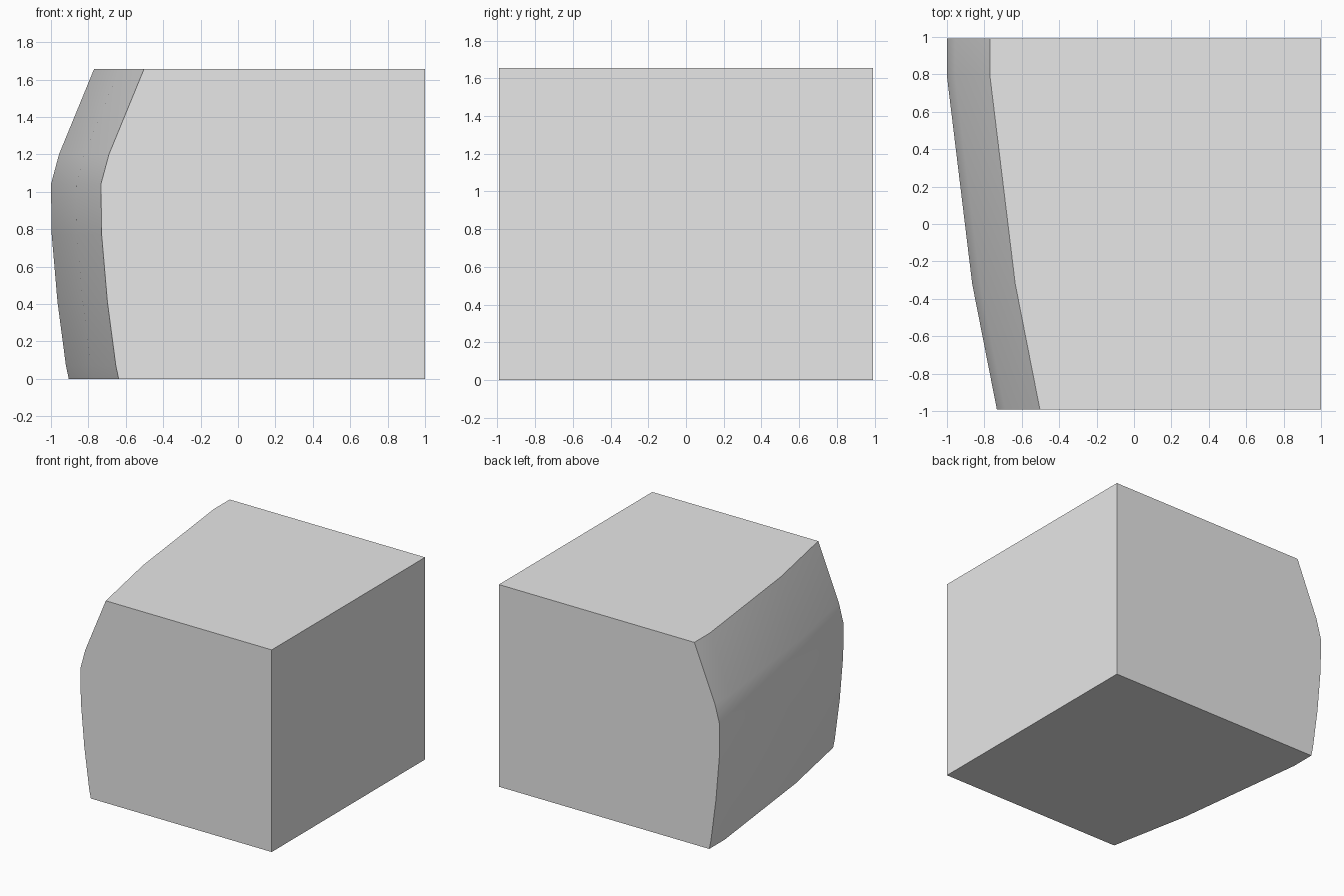
import bpy
import bmesh

default = bpy.data.objects.get("Cube")
if default:
    bpy.data.objects.remove(default, do_unlink=True)

# Plain grey material
grey = bpy.data.materials.new("light grey")
grey.use_nodes = True
grey.diffuse_color = (0.8, 0.8, 0.8, 1)
grey.node_tree.nodes["Principled BSDF"].inputs["Base Color"].default_value = (0.8, 0.8, 0.8, 1)

# Bulging side profile (x, z), and how far it is pushed in at each depth (y, shift)
RIGHT_X = 1.0
bulge = [(-0.905, 0), (-0.92, 0.07), (-0.965, 0.41), (-0.996, 0.77),
         (-1.0, 1.04), (-0.957, 1.2), (-0.77, 1.655)]
stations = [(-0.992, 0.267), (-0.32, 0.135), (0.79, 0), (0.992, 0)]

# Loft the cross-sections from front to back
bm = bmesh.new()
rings = []
for y, shift in stations:
    section = [(x + shift, z) for x, z in bulge]
    section += [(RIGHT_X, bulge[-1][1]), (RIGHT_X, 0)]
    rings.append([bm.verts.new((x, y, z)) for x, z in section])
for a, b in zip(rings, rings[1:]):
    for i in range(len(a)):
        j = (i + 1) % len(a)
        bm.faces.new((a[i], a[j], b[j], b[i]))

# Flat front and back caps
bm.faces.new(rings[0])
bm.faces.new(rings[-1])
bmesh.ops.recalc_face_normals(bm, faces=bm.faces)

mesh = bpy.data.meshes.new("curved_block")
bm.to_mesh(mesh)
bm.free()
mesh.materials.append(grey)
block = bpy.data.objects.new("curved_block", mesh)
bpy.context.collection.objects.link(block)

# Smooth the bulging side, keep the box edges sharp
bpy.ops.object.select_all(action="DESELECT")
block.select_set(True)
bpy.context.view_layer.objects.active = block
bpy.ops.object.shade_smooth_by_angle(angle=0.52)
